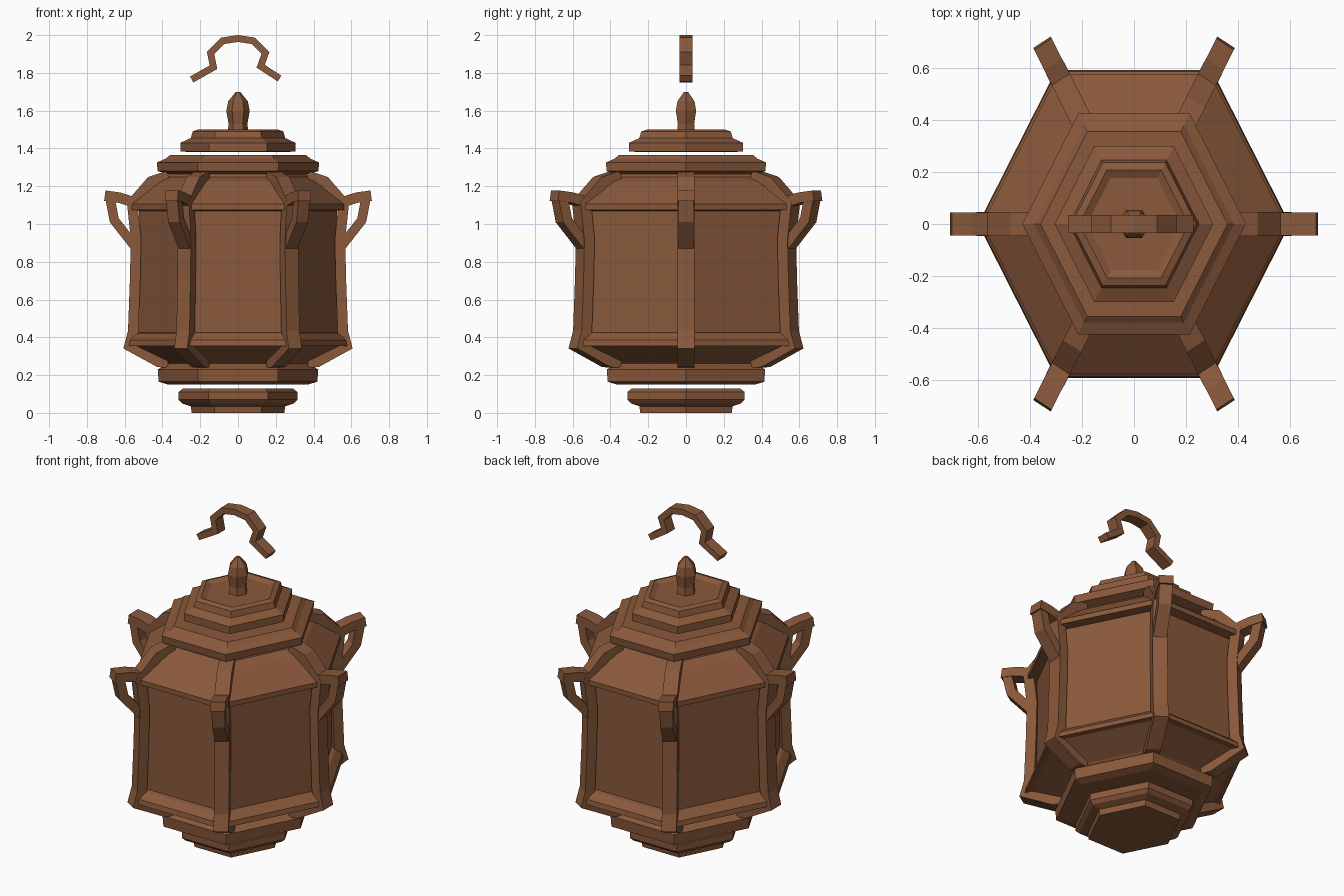
import bpy, bmesh, math
from mathutils import Vector

if "Cube" in bpy.data.objects:
    bpy.data.objects.remove(bpy.data.objects["Cube"])

YS = 1.14  # the hexagon plan is slightly stretched front to back

brown = bpy.data.materials.new("aged_brown")
brown.diffuse_color = (0.255, 0.10, 0.044, 1)
brown.use_nodes = True
brown.node_tree.nodes["Principled BSDF"].inputs["Base Color"].default_value = brown.diffuse_color


def finish(bm, name):
    bmesh.ops.recalc_face_normals(bm, faces=bm.faces)
    me = bpy.data.meshes.new(name)
    bm.to_mesh(me)
    bm.free()
    me.materials.append(brown)
    ob = bpy.data.objects.new(name, me)
    bpy.context.collection.objects.link(ob)
    return ob


def hex_loft(name, profile, ys=YS):
    """Stack of six-sided rings (radius, height), capped at both ends."""
    bm = bmesh.new()
    rings = []
    for r, z in profile:
        rings.append([bm.verts.new((r * math.cos(k * math.pi / 3),
                                    r * math.sin(k * math.pi / 3) * ys, z))
                      for k in range(6)])
    for a, b in zip(rings, rings[1:]):
        for k in range(6):
            n = (k + 1) % 6
            bm.faces.new((a[k], a[n], b[n], b[k]))
    bm.faces.new(rings[0][::-1])
    bm.faces.new(rings[-1])
    return finish(bm, name)


def strip(name, path, thick, width, angle=0.0, ys=1.0):
    """Rectangular bar following a path in the x-z plane, turned about z."""
    pts = [Vector(p) for p in path]
    bm = bmesh.new()
    rings = []
    for i, p in enumerate(pts):
        d0 = (p - pts[max(i - 1, 0)]).normalized()
        d1 = (pts[min(i + 1, len(pts) - 1)] - p).normalized()
        d = (d0 + d1).normalized()
        ref = d1 if d1.length else d0
        n = Vector((-d.y, d.x)) * (thick / 2 / max(d.dot(ref), 0.5))
        ring = []
        for s, w in ((1, 1), (1, -1), (-1, -1), (-1, 1)):
            q = p + n * s
            y = w * width / 2
            ring.append(bm.verts.new((
                q.x * math.cos(angle) - y * math.sin(angle),
                (q.x * math.sin(angle) + y * math.cos(angle)) * ys, q.y)))
        rings.append(ring)
    for a, b in zip(rings, rings[1:]):
        for k in range(4):
            n = (k + 1) % 4
            bm.faces.new((a[k], a[n], b[n], b[k]))
    bm.faces.new(rings[0][::-1])
    bm.faces.new(rings[-1])
    return finish(bm, name)


# Stepped foot
hex_loft("foot", [(0.245, 0), (0.25, 0.035), (0.295, 0.05), (0.315, 0.07),
                  (0.315, 0.11), (0.29, 0.13)])

# Lower collar
hex_loft("lower_collar", [(0.37, 0.15), (0.42, 0.165), (0.425, 0.23),
                          (0.38, 0.255), (0.36, 0.27)])

# Body: flared base, recessed panels, eave and sloping roof
hex_loft("body", [(0.36, 0.25), (0.385, 0.27), (0.56, 0.355), (0.60, 0.355),
                  (0.595, 0.385), (0.555, 0.42), (0.53, 0.425), (0.525, 1.07),
                  (0.585, 1.075), (0.585, 1.105), (0.43, 1.225),
                  (0.375, 1.25), (0.36, 1.28)])

# Upper caps
hex_loft("upper_cap", [(0.37, 1.265), (0.425, 1.28), (0.43, 1.325),
                       (0.385, 1.345), (0.36, 1.365)])
hex_loft("crown", [(0.25, 1.38), (0.305, 1.385), (0.305, 1.43), (0.25, 1.455),
                   (0.24, 1.49), (0.21, 1.50), (0.18, 1.485)])

# Finial
hex_loft("finial", [(0.055, 1.48), (0.05, 1.53), (0.062, 1.60), (0.052, 1.65),
                    (0.012, 1.70)], 1.0)

# Corner ribs with open brackets
post = [(0.37, 0.265), (0.42, 0.27), (0.575, 0.355), (0.555, 0.43),
        (0.545, 0.70), (0.54, 0.92), (0.56, 1.11), (0.46, 1.225), (0.37, 1.255)]
bracket = [(0.545, 0.88), (0.655, 1.02), (0.68, 1.15)]
bracket_top = [(0.55, 1.115), (0.63, 1.14), (0.705, 1.15)]
for k in range(6):
    a = k * math.pi / 3
    strip(f"corner_rib_{k + 1}", post, 0.055, 0.08, a, YS)
    strip(f"bracket_arm_{k + 1}", bracket, 0.05, 0.07, a, YS)
    strip(f"bracket_top_{k + 1}", bracket_top, 0.055, 0.078, a, YS)

# Hanging hook above the finial
strip("hook", [(-0.245, 1.765), (-0.13, 1.83), (-0.145, 1.905), (-0.08, 1.97),
               (0, 1.982), (0.08, 1.97), (0.145, 1.905), (0.12, 1.835),
               (0.22, 1.77)], 0.036, 0.07)
